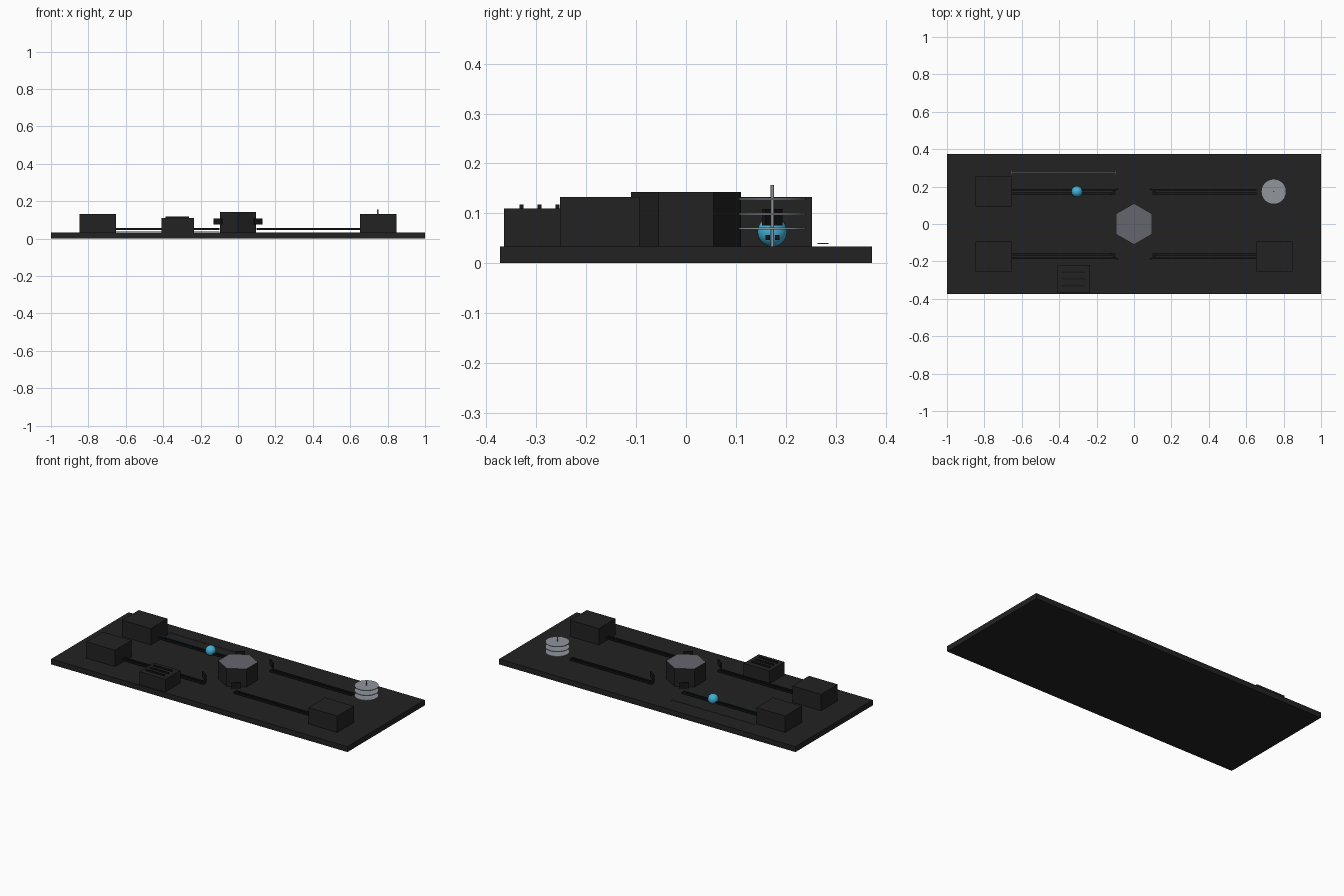
import bpy
import math

if "Cube" in bpy.data.objects:
    bpy.data.objects.remove(bpy.data.objects["Cube"])


def material(name, rgb):
    m = bpy.data.materials.new(name)
    m.diffuse_color = (*rgb, 1)
    m.use_nodes = True
    m.node_tree.nodes["Principled BSDF"].inputs["Base Color"].default_value = m.diffuse_color
    return m


charcoal = material("charcoal", (0.016, 0.016, 0.016))
black = material("rail black", (0.009, 0.009, 0.009))
slate = material("slate grey", (0.13, 0.13, 0.155))
silver = material("silver", (0.28, 0.30, 0.34))
cyan = material("bright cyan", (0.055, 0.44, 0.68))


def finish(name, mat):
    o = bpy.context.object
    o.name = name
    o.data.materials.append(mat)
    return o


def box(name, lo, hi, mat, turn=0):
    bpy.ops.mesh.primitive_cube_add(
        size=1, location=[(a + b) / 2 for a, b in zip(lo, hi)], rotation=(0, 0, turn))
    bpy.context.object.scale = [b - a for a, b in zip(lo, hi)]
    return finish(name, mat)


def cylinder(name, x, y, z0, z1, r, sides, mat, turn=0):
    bpy.ops.mesh.primitive_cylinder_add(
        vertices=sides, radius=r, depth=z1 - z0,
        location=(x, y, (z0 + z1) / 2), rotation=(0, 0, turn))
    return finish(name, mat)


FLOOR = 0.033
LANE = 0.173

# Base slab
box("base_plate", (-1, -0.373, 0), (1, 0.373, FLOOR), charcoal)

# Housings at the outer ends of three lanes
for label, sx, sy in (("back_left", -1, 1), ("front_left", -1, -1), ("front_right", 1, -1)):
    cx, cy = sx * 0.75, sy * LANE
    box(label + "_housing", (cx - 0.097, cy - 0.08, FLOOR),
        (cx + 0.097, cy + 0.08, 0.133), charcoal)

# Control box with three cooling ribs
box("control_box", (-0.41, -0.365, FLOOR), (-0.235, -0.22, 0.11), charcoal)
for y in (-0.33, -0.294, -0.258):
    box("control_rib", (-0.387, y - 0.004, 0.11), (-0.263, y + 0.004, 0.118), black)

# Central hexagonal hub, pale on its top face
hub = cylinder("hexagon_hub", 0, 0, FLOOR, 0.143, 0.11, 6, charcoal)
hub.data.materials.append(slate)
for p in hub.data.polygons:
    if p.normal.z > 0.9:
        p.material_index = 1

# Twin rails and an angled deflector plate on every lane
for sx in (-1, 1):
    for sy in (-1, 1):
        x0, x1 = sorted((sx * 0.1, sx * 0.655))
        for off in (-0.0095, 0.0095):
            y = sy * LANE + off
            box("rail", (x0, y - 0.0045, 0.046), (x1, y + 0.0045, 0.056), black)
        cx, cy = sx * 0.107, sy * LANE
        box("deflector_plate", (cx - 0.028, cy - 0.004, 0.075),
            (cx + 0.028, cy + 0.004, 0.109), black, -sx * sy * math.radians(38))

# Ball riding on a thin beam
bpy.ops.mesh.primitive_uv_sphere_add(segments=24, ring_count=12, radius=0.03,
                                     location=(-0.305, LANE, 0.063))
finish("ball", cyan)
bpy.ops.object.shade_smooth_by_angle()
box("light_beam", (-0.655, LANE - 0.0012, 0.0615), (-0.1, LANE + 0.0012, 0.0635), cyan)

# Measuring line with end ticks
box("scale_line", (-0.655, 0.2735, 0.038), (-0.1, 0.2755, 0.04), slate)
for x in (-0.654, -0.101):
    box("scale_tick", (x - 0.0012, 0.2635, 0.038), (x + 0.0012, 0.2855, 0.04), slate)

# Stack of thin discs on a pole
for z in (0.069, 0.099, 0.129):
    cylinder("disc", 0.747, LANE, z - 0.002, z + 0.002, 0.067, 40, silver)
    bpy.ops.object.shade_smooth_by_angle()
cylinder("disc_pole", 0.747, LANE, FLOOR, 0.157, 0.0032, 12, silver)
bpy.ops.object.shade_smooth_by_angle()
